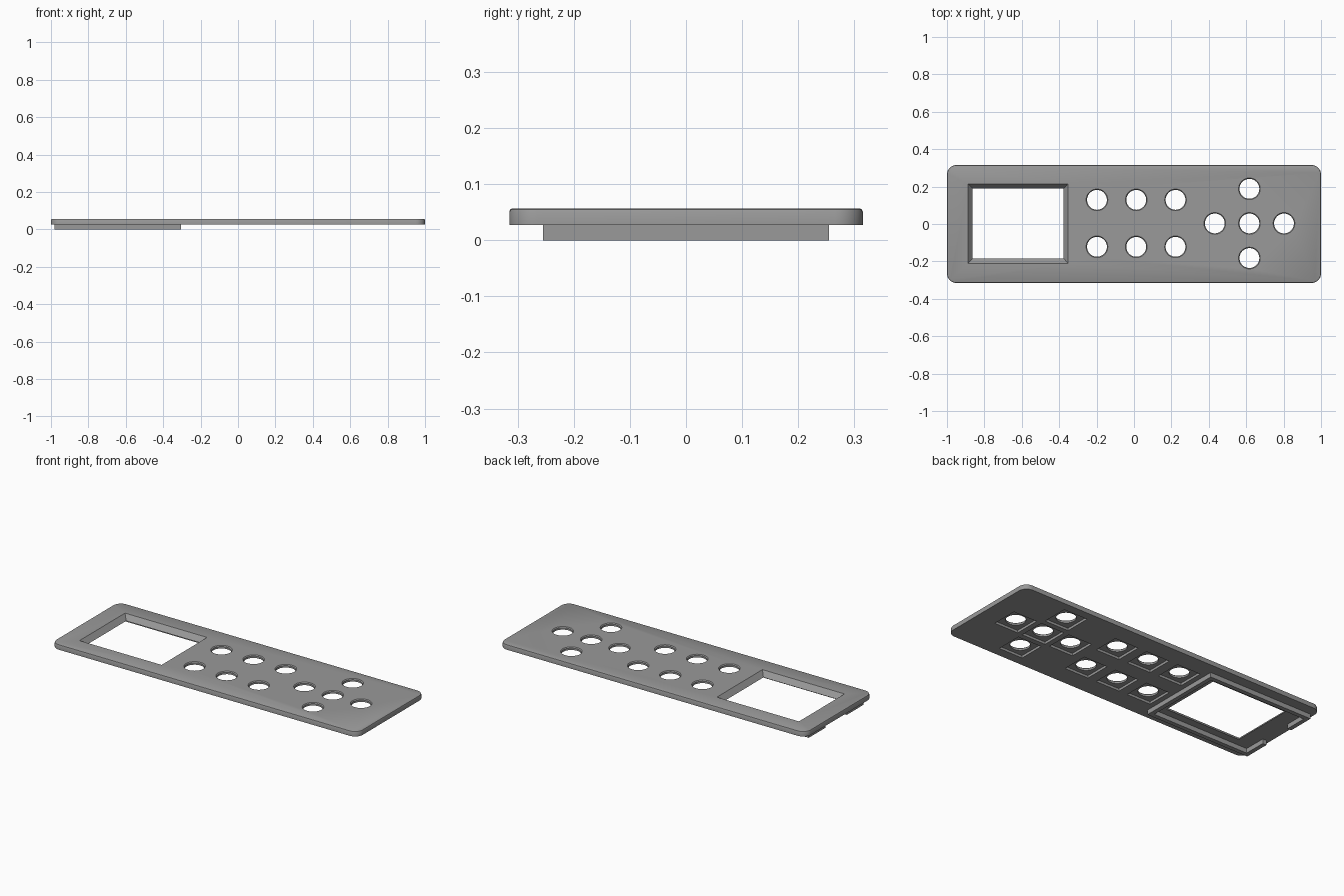
import bpy, bmesh, math

if "Cube" in bpy.data.objects:
    bpy.data.objects.remove(bpy.data.objects["Cube"])

BOTTOM, TOP = 0.027, 0.057

grey = bpy.data.materials.new("plain grey")
grey.diffuse_color = (0.32, 0.32, 0.32, 1)
grey.use_nodes = True
grey.node_tree.nodes["Principled BSDF"].inputs["Base Color"].default_value = grey.diffuse_color


def rect(x0, x1, y0, y1):
    return [(x0, y0), (x1, y0), (x1, y1), (x0, y1)]


def circle(x, y, r, n=40):
    return [(x + r * math.cos(2 * math.pi * i / n),
             y + r * math.sin(2 * math.pi * i / n)) for i in range(n)]


def rounded(hx, hy, r, n=8):
    pts = []
    for k, (sx, sy) in enumerate([(1, 1), (-1, 1), (-1, -1), (1, -1)]):
        for i in range(n + 1):
            a = math.pi / 2 * (k + i / n)
            pts.append((sx * (hx - r) + r * math.cos(a),
                        sy * (hy - r) + r * math.sin(a)))
    return pts


def loft(bm, layers):
    """Closed solid through matching outlines given as (z, points)."""
    rings = [[bm.verts.new((x, y, z)) for x, y in pts] for z, pts in layers]
    n = len(rings[0])
    for a, b in zip(rings, rings[1:]):
        for i in range(n):
            j = (i + 1) % n
            bm.faces.new((a[i], a[j], b[j], b[i]))
    bm.faces.new(rings[0][::-1])
    bm.faces.new(rings[-1])


def make(name, solids):
    bm = bmesh.new()
    for layers in solids:
        loft(bm, layers)
    bmesh.ops.recalc_face_normals(bm, faces=bm.faces)
    me = bpy.data.meshes.new(name)
    bm.to_mesh(me)
    bm.free()
    me.materials.append(grey)
    ob = bpy.data.objects.new(name, me)
    bpy.context.collection.objects.link(ob)
    return ob


def cut(ob, cutter):
    mod = ob.modifiers.new("cut", 'BOOLEAN')
    mod.operation, mod.solver, mod.object = 'DIFFERENCE', 'EXACT', cutter
    bpy.context.view_layer.objects.active = ob
    bpy.ops.object.modifier_apply(modifier=mod.name)
    bpy.data.objects.remove(cutter)


# Face plate with rounded corners and softened top edge
plate = make("face_plate", [[
    (BOTTOM, rounded(1, 0.315, 0.05)),
    (TOP - 0.006, rounded(1, 0.315, 0.05)),
    (TOP - 0.002, rounded(0.998, 0.313, 0.048)),
    (TOP, rounded(0.994, 0.309, 0.044))]])

# Button positions: two rows of three, and a cross of five
buttons = [(x, y) for x in (-0.198, 0.012, 0.222) for y in (0.129, -0.122)]
cx, cy, step = 0.617, 0.003, 0.185
buttons += [(cx, cy), (cx - step, cy), (cx + step, cy),
            (cx, cy - step), (cx, cy + step)]

# Square pockets on the underside
h = 0.077
cut(plate, make("pocket_cutter", [
    [(z, rect(x - h, x + h, y - h, y + h)) for z in (0.0, BOTTOM + 0.014)]
    for x, y in buttons]))

# Round holes with eased rims, and the sloped display window
holes = [[(0.0, circle(x, y, 0.053)), (TOP - 0.005, circle(x, y, 0.053)),
          (TOP, circle(x, y, 0.058)), (0.1, circle(x, y, 0.058))]
         for x, y in buttons]
inner = rect(-0.863, -0.376, -0.185, 0.19)
outer = rect(-0.888, -0.352, -0.21, 0.215)
holes.append([(0.0, inner), (BOTTOM, inner), (TOP, outer), (0.1, outer)])
cut(plate, make("hole_cutter", holes))

# Retaining rim below the display window, open in the middle of its left side
xo, xi, x1, yo, t, gap = -0.98, -0.955, -0.305, 0.255, 0.025, 0.10
rim = [(xo, -gap), (xo, -yo), (x1, -yo), (x1, yo), (xo, yo), (xo, gap),
       (xi, gap), (xi, yo - t), (x1 - t, yo - t), (x1 - t, t - yo),
       (xi, t - yo), (xi, -gap)]
make("display_rim", [[(0.0, rim), (BOTTOM + 0.001, rim)]])

# Smooth the curved walls, keep the edges crisp
bpy.ops.object.select_all(action='DESELECT')
plate.select_set(True)
bpy.context.view_layer.objects.active = plate
bpy.ops.object.shade_smooth_by_angle(angle=math.radians(30))
